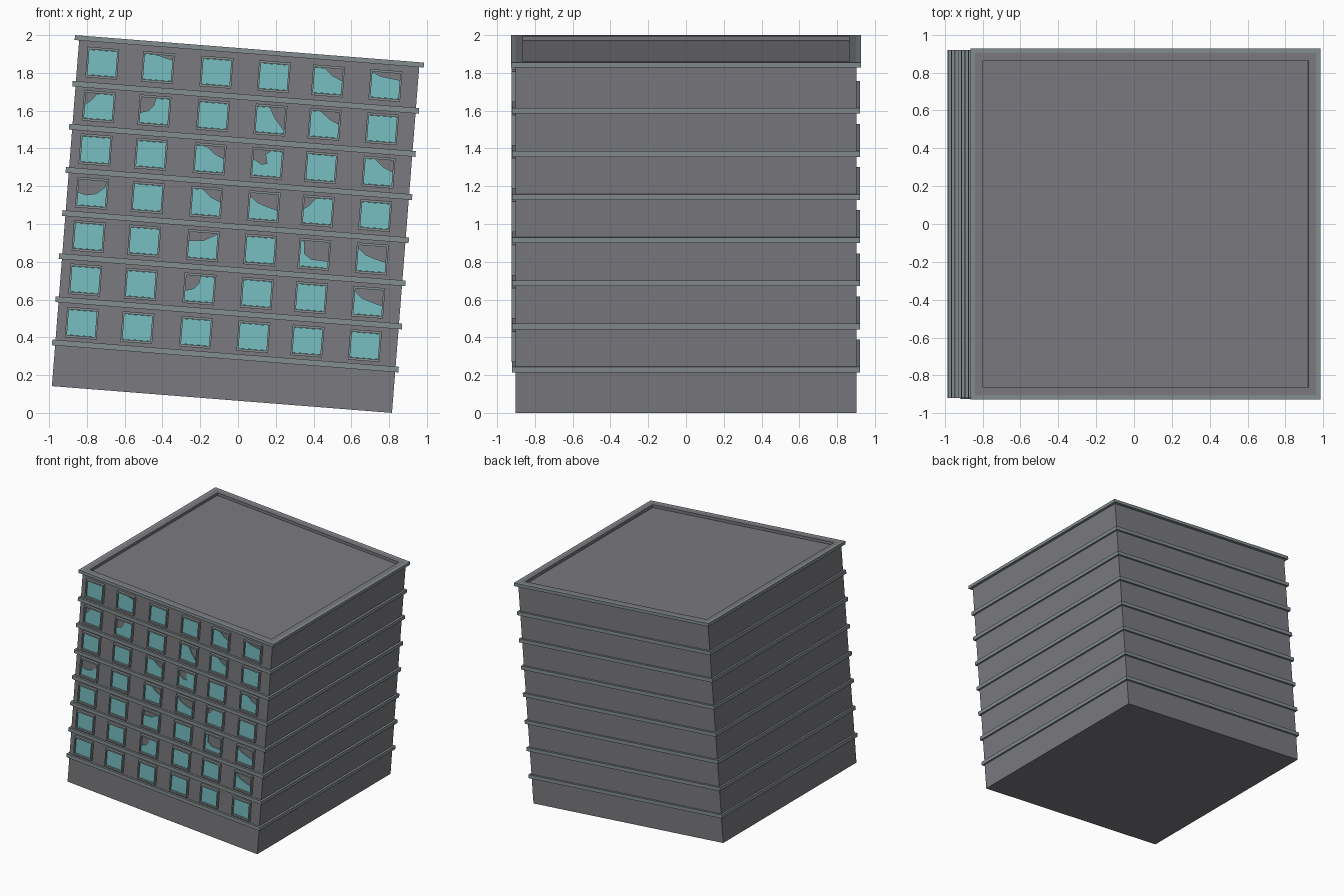
import bpy, bmesh, math
from mathutils import Matrix, Vector

if "Cube" in bpy.data.objects:
    bpy.data.objects.remove(bpy.data.objects["Cube"])

# The whole block leans sideways about the y axis
LEAN = Matrix.Translation((-0.085, 0, 0.0709)) @ Matrix.Rotation(math.radians(4.5), 4, 'Y')


def colour(name, r, g, b):
    m = bpy.data.materials.new(name)
    m.diffuse_color = (r, g, b, 1)
    m.use_nodes = True
    m.node_tree.nodes["Principled BSDF"].inputs["Base Color"].default_value = m.diffuse_color
    return m


wall_mat = colour("wall_dark_grey", 0.195, 0.195, 0.215)
trim_mat = colour("trim_grey", 0.235, 0.27, 0.28)
glass_mat = colour("glass_teal", 0.187, 0.52, 0.54)


def finish(name, bm, mat):
    bmesh.ops.recalc_face_normals(bm, faces=bm.faces)
    bm.transform(LEAN)
    me = bpy.data.meshes.new(name)
    bm.to_mesh(me)
    bm.free()
    ob = bpy.data.objects.new(name, me)
    bpy.context.collection.objects.link(ob)
    me.materials.append(mat)
    return ob


def add_box(bm, half, z0, z1):
    m = Matrix.Translation((0, 0, (z0 + z1) / 2)) @ Matrix.Diagonal((2 * half, 2 * half, z1 - z0, 1))
    bmesh.ops.create_cube(bm, size=1, matrix=m)


def add_ring(bm, loops):
    """Closed rectangular ring; loops are (half width, half height, depth, place)."""
    rows = [[bm.verts.new(place(sx * w, sy * h, d)) for sx, sy in ((-1, -1), (1, -1), (1, 1), (-1, 1))]
            for w, h, d, place in loops]
    for i, a in enumerate(rows):
        b = rows[(i + 1) % len(rows)]
        for j in range(4):
            k = (j + 1) % 4
            bm.faces.new((a[j], a[k], b[k], b[j]))


# Main block
bm = bmesh.new()
add_box(bm, 0.903, 0, 1.838)
finish("building_block", bm, wall_mat)

# Floor ledges wrapped around all sides
for i in range(7):
    bm = bmesh.new()
    z = 0.231 + i * 0.229
    add_box(bm, 0.92, z - 0.015, z + 0.015)
    finish(f"floor_ledge_{i + 1}", bm, trim_mat)

# Roof parapet: wall rim with a trim cornice around it
flat = lambda x, y, d: Vector((x, y, d))
for name, outer, inner, mat in (("roof_cornice", 0.927, 0.903, trim_mat),
                                ("roof_parapet", 0.903, 0.863, wall_mat)):
    bm = bmesh.new()
    add_ring(bm, [(w, w, z, flat) for w, z in
                  ((outer, 1.836), (outer, 1.862), (inner, 1.862), (inner, 1.836))])
    finish(name, bm, mat)

# Broken pane outlines: upper edge from left to right, in pane units
BROKEN = {
    "nick_right": [(0, 1), (0.45, 1), (0.75, 0.9), (1, 0.85)],
    "cut_right": [(0, 1), (0.35, 1), (0.65, 0.72), (1, 0.55)],
    "nick_left": [(0, 0.55), (0.2, 0.72), (0.4, 1), (1, 1)],
    "bite_left": [(0, 0.4), (0.3, 0.5), (0.47, 0.72), (0.5, 1), (1, 1)],
    "steep_right": [(0, 1), (0.45, 1), (0.65, 0.6), (1, 0.15)],
    "notch": [(0, 0.65), (0.3, 0.45), (0.5, 0.5), (0.42, 0.85), (0.6, 1), (1, 1)],
    "low_left": [(0, 0.5), (0.3, 0.42), (0.65, 0.5), (0.92, 0.75), (1, 1)],
    "slope_up": [(0, 0.65), (0.5, 0.7), (1, 1)],
    "corner": [(0, 1), (0.12, 1), (0.14, 0.5), (0.4, 0.3), (1, 0.27)],
    "wave": [(0, 0.9), (0.25, 0.65), (0.6, 0.52), (1, 0.4)],
    "top_strip": [(0, 1), (0.3, 0.85), (1, 0.75)],
}
# (row from the bottom, column) -> outline
DAMAGE = {
    (6, 1): "nick_right", (6, 4): "cut_right", (6, 5): "top_strip",
    (5, 0): "nick_left", (5, 1): "bite_left", (5, 3): "steep_right", (5, 4): "cut_right",
    (4, 2): "cut_right", (4, 3): "notch", (4, 5): "cut_right",
    (3, 0): "low_left", (3, 2): "cut_right", (3, 3): "wave", (3, 4): "nick_left",
    (2, 2): "slope_up", (2, 4): "corner", (2, 5): "wave",
    (1, 2): "bite_left", (1, 5): "wave",
}
COLUMNS = (-0.771, -0.476, -0.165, 0.140, 0.427, 0.732)
PW, PH = 0.148, 0.134

# Window frames and glass panes on the front
frames, panes = bmesh.new(), bmesh.new()
for row in range(7):
    for col, cx in enumerate(COLUMNS):
        cz = 0.344 + row * 0.2302
        wall = lambda x, y, d: Vector((cx + x, d, cz + y))
        add_ring(frames, [(w, h, d, wall) for w, h, d in
                          ((0.084, 0.081, -0.90), (0.084, 0.081, -0.925),
                           (0.074, 0.068, -0.925), (0.074, 0.068, -0.90))])
        top = BROKEN.get(DAMAGE.get((row, col)), [(0, 1), (1, 1)])
        outline = [(1, 0), (0, 0)] + top
        vs = [panes.verts.new(wall((x - 0.5) * PW, (y - 0.5) * PH, -0.911)) for x, y in outline]
        face = panes.faces.new(vs)
        ext = bmesh.ops.extrude_face_region(panes, geom=[face], use_keep_orig=True)
        back = [v for v in ext["geom"] if isinstance(v, bmesh.types.BMVert)]
        bmesh.ops.translate(panes, verts=back, vec=(0, 0.009, 0))
finish("window_frames", frames, trim_mat)
finish("window_glass", panes, glass_mat)
